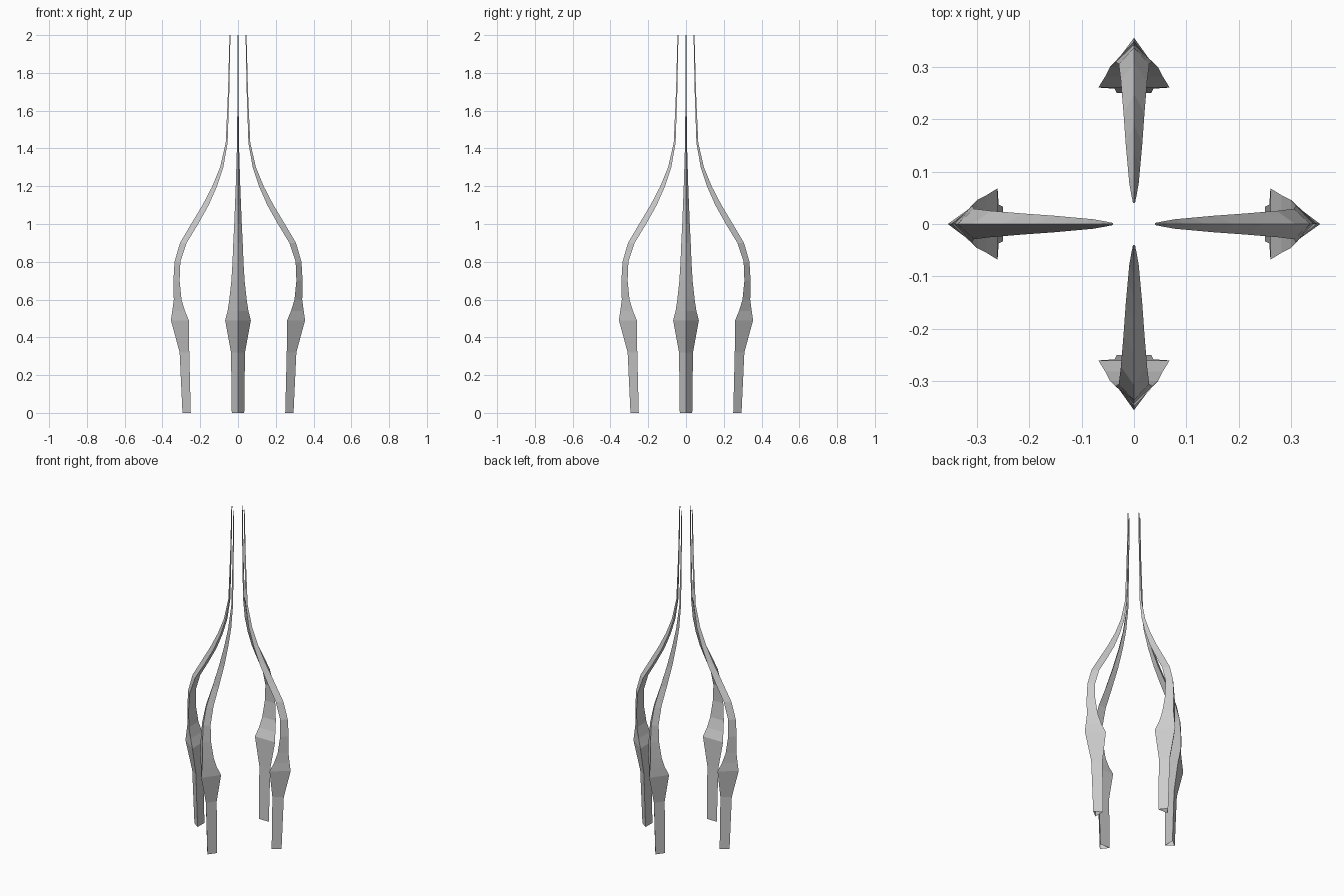
import bpy
import bmesh
from math import pi
from mathutils import Matrix, Vector

old = bpy.data.objects.get("Cube")
if old:
    bpy.data.objects.remove(old, do_unlink=True)

# One plain grey material
grey = bpy.data.materials.new("plain grey")
grey.use_nodes = True
color = (0.6, 0.6, 0.6, 1)
grey.diffuse_color = color
grey.node_tree.nodes["Principled BSDF"].inputs["Base Color"].default_value = color

# Blade sections: height, inner face, outer ridge, half width
SECTIONS = [
    (0, .25, .294, .033),
    (.32, .258, .309, .037),
    (.49, .26, .355, .068),
    (.54, .281, .348, .055),
    (.6, .299, .34, .046),
    (.7, .309, .342, .035),
    (.8, .305, .336, .029),
    (.9, .272, .307, .025),
    (1, .211, .248, .020),
    (1.1, .155, .188, .016),
    (1.2, .111, .136, .012),
    (1.3, .078, .095, .009),
    (1.43, .055, .065, .005),
    (1.7, .046, .053, .003),
    (2, .04, .045, .002),
]


def blade(name, angle):
    """Three-sided blade with a flat inner face, open at the foot."""
    bm = bmesh.new()
    rings = []
    for z, inner, outer, half in SECTIONS:
        corners = ((outer, 0), (inner, half), (inner, -half))
        rings.append([bm.verts.new(Vector((x, y, z))) for x, y in corners])
    for low, high in zip(rings, rings[1:]):
        for i in range(3):
            j = (i + 1) % 3
            bm.faces.new((low[i], low[j], high[j], high[i]))
    bm.faces.new(rings[-1])
    bm.transform(Matrix.Rotation(angle, 4, "Z"))
    mesh = bpy.data.meshes.new(name)
    bm.to_mesh(mesh)
    bm.free()
    mesh.materials.append(grey)
    obj = bpy.data.objects.new(name, mesh)
    bpy.context.collection.objects.link(obj)


# Four identical blades around the centre
for n, side in enumerate(("left", "back", "right", "front")):
    blade(side + "_blade", n * pi / 2)
